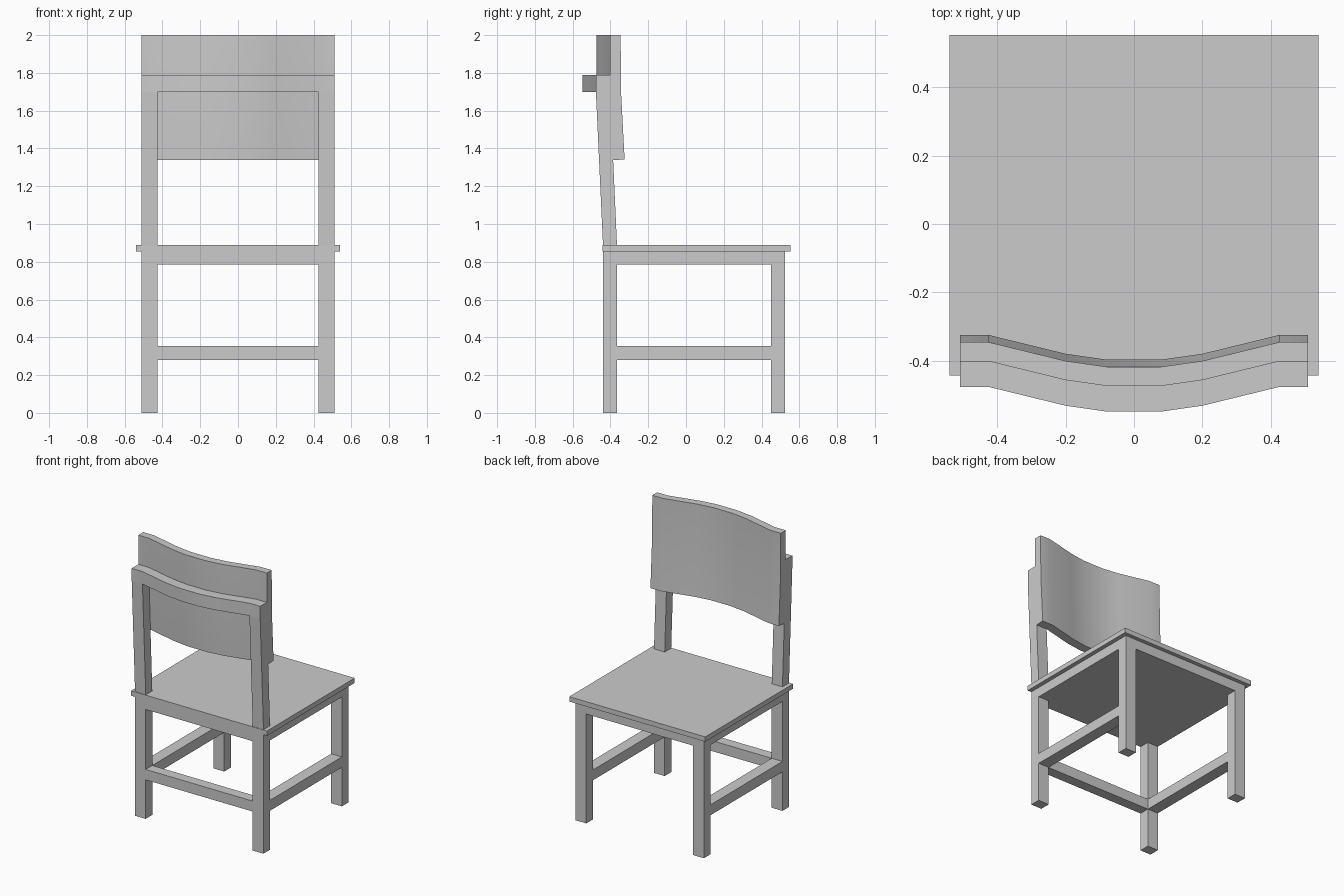
import bpy, bmesh

if "Cube" in bpy.data.objects:
    bpy.data.objects.remove(bpy.data.objects["Cube"])

X_OUT, X_IN = 0.51, 0.425
Y_BACKREST, Y_FRONT = (-0.44, -0.365), (0.45, 0.525)
# plan curve shared by the top rail and the back panel: (x, y offset)
CURVE = [(-0.51, 0), (-0.425, 0), (-0.2, -0.055), (-0.08, -0.072),
         (0.08, -0.072), (0.2, -0.055), (0.425, 0), (0.51, 0)]


def loft(name, sections, smooth=False):
    """Skin a series of equal-length closed sections and cap both ends."""
    bm = bmesh.new()
    rings = [[bm.verts.new(p) for p in s] for s in sections]
    n = len(rings[0])
    for a, b in zip(rings, rings[1:]):
        for i in range(n):
            j = (i + 1) % n
            bm.faces.new((a[i], a[j], b[j], b[i]))
    bm.faces.new(rings[0])
    bm.faces.new(rings[-1])
    bmesh.ops.recalc_face_normals(bm, faces=bm.faces)
    mesh = bpy.data.meshes.new(name)
    bm.to_mesh(mesh)
    bm.free()
    ob = bpy.data.objects.new(name, mesh)
    bpy.context.collection.objects.link(ob)
    if smooth:
        bpy.ops.object.select_all(action='DESELECT')
        ob.select_set(True)
        bpy.context.view_layer.objects.active = ob
        bpy.ops.object.shade_smooth_by_angle()
    return ob


def box(name, x, y, z):
    return loft(name, [[(x[0], y[0], h), (x[1], y[0], h),
                        (x[1], y[1], h), (x[0], y[1], h)] for h in z])


def curved(name, profile):
    """Sweep a (y, z) profile along the plan curve."""
    return loft(name, [[(x, y + dy, z) for y, z in profile] for x, dy in CURVE], True)


# seat board and the solid block beneath it
box("seat", (-0.54, 0.54), (-0.443, 0.553), (0.855, 0.89))
box("seat_apron", (-X_OUT, X_OUT), (-0.44, 0.525), (0.785, 0.855))

# legs, side stretchers and leaning back posts
for side, s in (("left", -1), ("right", 1)):
    x = sorted((s * X_IN, s * X_OUT))
    box(side + "_backrest_leg", x, Y_BACKREST, (0, 0.785))
    box(side + "_open_side_leg", x, Y_FRONT, (0, 0.785))
    box(side + "_stretcher", x, (-0.365, 0.45), (0.28, 0.355))
    post = [(-0.439, 0.88), (-0.365, 0.88), (-0.402, 1.70), (-0.477, 1.70)]
    loft(side + "_back_post", [[(px, y, z) for y, z in post] for px in x])

# stretcher below the backrest
box("backrest_stretcher", (-X_IN, X_IN), Y_BACKREST, (0.28, 0.355))

# curved top rail and curved back panel
curved("top_rail", [(-0.477, 1.70), (-0.402, 1.70), (-0.402, 1.79), (-0.477, 1.79)])
curved("back_panel", [(-0.386, 1.338), (-0.325, 1.342), (-0.344, 1.70), (-0.346, 2.0),
                      (-0.402, 2.0), (-0.402, 1.70)])
